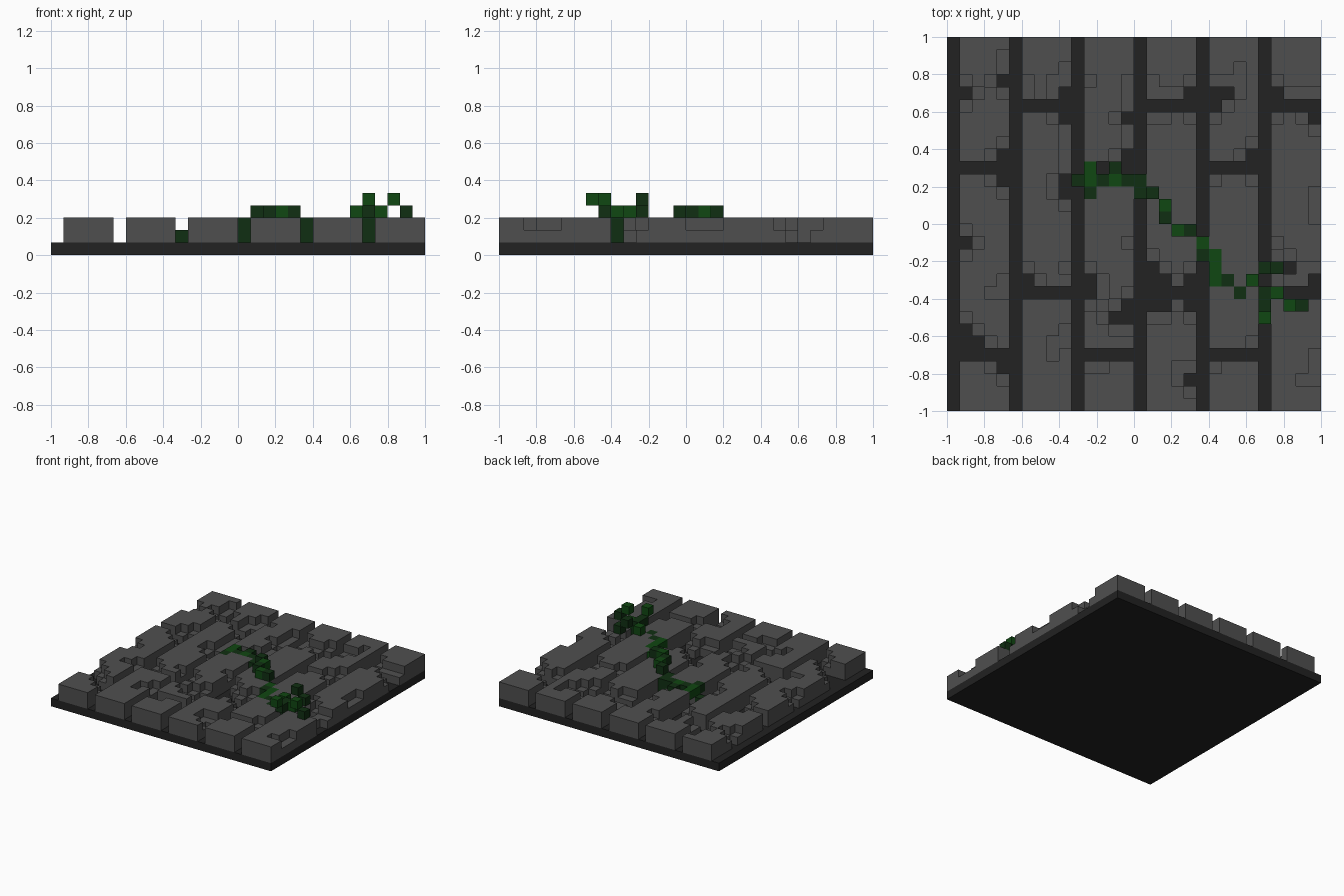
import bpy, bmesh
from mathutils import Vector

old = bpy.data.objects.get("Cube")
if old:
    bpy.data.objects.remove(old, do_unlink=True)

N = 30                 # blocks along each side
U = 2 / N              # block size


def material(name, r, g, b):
    m = bpy.data.materials.new(name)
    m.use_nodes = True
    m.diffuse_color = (r, g, b, 1)
    bsdf = m.node_tree.nodes["Principled BSDF"]
    bsdf.inputs["Base Color"].default_value = (r, g, b, 1)
    bsdf.inputs["Roughness"].default_value = 0.9
    return m


mortar = material("dark mortar", .016, .016, .016)
stone = material("grey stone", .078, .078, .078)
leaf_dark = material("deep green", .005, .028, .006)
leaf_light = material("leaf green", .005, .063, .006)


def corner(i, j, k):
    """Grid position: i to the left, j from back to front, k up."""
    return Vector((i * U - 1, 1 - j * U, k * U))


def block_mesh(name, cells, mats):
    """Outer skin of a set of blocks; cells maps (i, j, k) to a material slot."""
    bm = bmesh.new()
    for cell, slot in cells.items():
        for axis in range(3):
            for side in (0, 1):
                beside = list(cell)
                beside[axis] += 2 * side - 1
                if tuple(beside) in cells:
                    continue
                ring = []
                for a, b in ((0, 0), (1, 0), (1, 1), (0, 1)):
                    p = list(cell)
                    p[axis] += side
                    p[(axis + 1) % 3] += a
                    p[(axis + 2) % 3] += b
                    ring.append(bm.verts.new(corner(*p)))
                # the j axis runs against y, so the winding is mirrored
                face = bm.faces.new(ring[::-1] if side else ring)
                face.material_index = slot
    bmesh.ops.remove_doubles(bm, verts=bm.verts, dist=U / 100)
    bmesh.ops.dissolve_limit(bm, angle_limit=0.01, verts=bm.verts,
                             edges=bm.edges, delimit={'MATERIAL'})
    mesh = bpy.data.meshes.new(name)
    bm.to_mesh(mesh)
    bm.free()
    for m in mats:
        mesh.materials.append(m)
    ob = bpy.data.objects.new(name, mesh)
    bpy.context.collection.objects.link(ob)


# Mortar slab under everything
bpy.ops.mesh.primitive_cube_add(size=1, location=(0, 0, U / 2))
slab = bpy.context.object
slab.name = "mortar_slab"
slab.scale = (2, 2, U)
slab.data.materials.append(mortar)

# Creeping vine: (column, row, layer) blocks of each green
vine_dark = [
    (10, 11, 1), (11, 12, 2), (12, 11, 2), (13, 10, 2), (14, 11, 2),
    (15, 11, 1), (15, 11, 2), (15, 12, 1), (15, 12, 2), (16, 12, 3),
    (17, 14, 3), (19, 15, 3), (20, 16, 1), (20, 17, 1), (20, 17, 2),
    (22, 19, 2), (23, 20, 2), (25, 20, 1), (25, 20, 2), (25, 20, 3),
    (25, 21, 3), (25, 18, 4), (26, 18, 3), (28, 21, 3)]
vine_light = [
    (11, 10, 2), (11, 11, 2), (13, 11, 2), (17, 13, 3), (18, 15, 3),
    (20, 16, 2), (21, 17, 2), (21, 18, 2), (21, 19, 2), (24, 19, 3),
    (26, 20, 3), (25, 22, 4), (27, 21, 4)]
vine = {c: 0 for c in vine_dark}
vine.update({c: 1 for c in vine_light})
block_mesh("creeping_vine", vine, [leaf_dark, leaf_light])

# Blocks broken out of the stones; the blocks beside them are worn to half height
broken = {
    (4, 3), (1, 4), (4, 9), (4, 11), (1, 16), (1, 23), (1, 24), (2, 24), (4, 26),
    (9, 4), (9, 6), (9, 11), (9, 12), (6, 19), (14, 6), (14, 9), (11, 19),
    (11, 20), (14, 21), (14, 22), (13, 22), (16, 18), (16, 19), (17, 19),
    (16, 21), (17, 21), (19, 21), (19, 19), (19, 4), (19, 27), (21, 4),
    (21, 5), (22, 4), (24, 9), (26, 4), (29, 6), (29, 19), (27, 18)}
worn = {
    (4, 2), (4, 1), (6, 3), (6, 4), (9, 2), (8, 3), (9, 9), (9, 8), (9, 18),
    (7, 19), (9, 23), (8, 24), (9, 24), (8, 25), (4, 19), (3, 20), (4, 20),
    (14, 3), (14, 4), (11, 3), (12, 20), (11, 26), (12, 26), (14, 16),
    (16, 3), (16, 4), (17, 4), (16, 6), (17, 6), (19, 6), (18, 27), (18, 26),
    (22, 3), (23, 3), (23, 2), (21, 6), (21, 11), (24, 11), (26, 6), (29, 4),
    (28, 4), (26, 16), (29, 12), (29, 13), (29, 14), (29, 25), (29, 26),
    (29, 27), (28, 27), (24, 24), (21, 26)}
for i, j in broken:
    worn |= {(i + 1, j), (i - 1, j), (i, j + 1), (i, j - 1)}


def stone_height(i, j):
    h = 0 if (i, j) in broken else 1 if (i, j) in worn else 2
    under_vine = [k - 1 for a, b, k in vine if (a, b) == (i, j)]
    return min([h] + under_vine)


# Paving stones: six columns, the joints staggered between neighbours
for col in range(6):
    joints = [-1, 5, 20, N] if col % 2 else [-1, 10, 25, N]
    for n in range(3):
        cells = {}
        for i in range(5 * col + 1, 5 * col + 5):
            for j in range(joints[n] + 1, joints[n + 1]):
                for k in range(stone_height(i, j)):
                    cells[i, j, k + 1] = 0
        block_mesh(f"paving_stone_{col + 1}_{n + 1}", cells, [stone])
